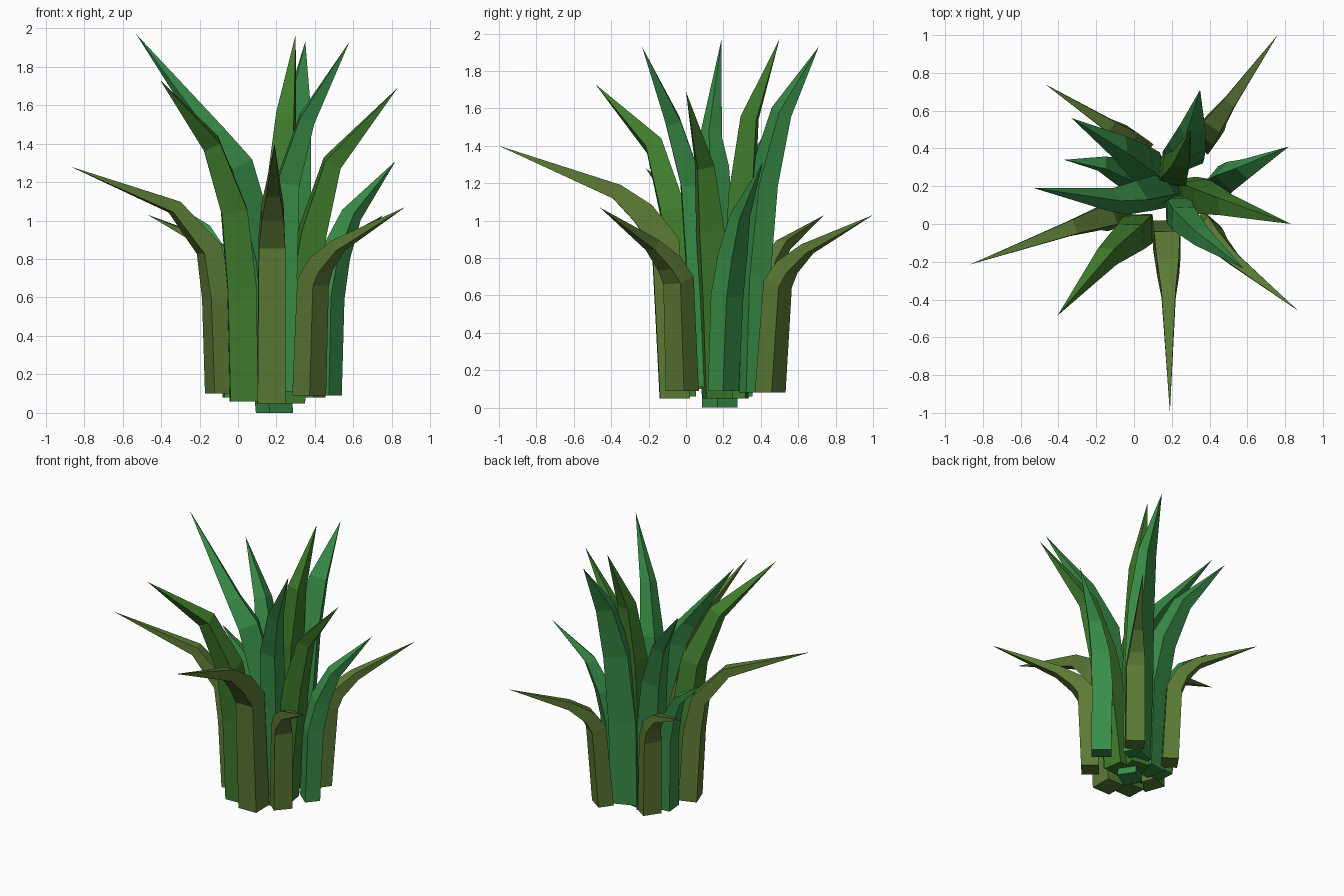
import bpy, bmesh, math
from mathutils import Vector

if "Cube" in bpy.data.objects:
    bpy.data.objects.remove(bpy.data.objects["Cube"])


def material(name, rgb):
    m = bpy.data.materials.new(name)
    m.diffuse_color = (*rgb, 1)
    m.use_nodes = True
    m.node_tree.nodes["Principled BSDF"].inputs["Base Color"].default_value = m.diffuse_color
    return m


OLIVE = material("olive_green", (0.105, 0.195, 0.035))
GRASS = material("grass_green", (0.05, 0.2, 0.025))
TEAL = material("blue_green", (0.04, 0.27, 0.065))
SLIM = (1.0, 0.95, 0.8, 0.52)
FULL = (0.95, 1.0, 0.9, 0.62)


def leaf(name, mat, path, width, depth, roll=0, taper=FULL):
    """Four-sided tapering tube along a bent path, ending in a point."""
    p = [Vector(v) for v in path]
    flat = p[-1] - p[0]
    ang = math.atan2(flat.y, flat.x)
    side = Vector((-math.sin(ang), math.cos(ang), 0))
    c, s = math.cos(math.radians(roll)), math.sin(math.radians(roll))
    bm = bmesh.new()
    rings = []
    for i, k in enumerate(taper):
        t = Vector((0, 0, 1)) if i == 0 else (
            (p[i] - p[i - 1]).normalized() + (p[i + 1] - p[i]).normalized()).normalized()
        u = (side - t * side.dot(t)).normalized()
        v = t.cross(u)
        ring = []
        for a, b in ((-1, -1), (1, -1), (1, 1), (-1, 1)):
            a, b = a * width * k / 2, b * depth * k / 2
            ring.append(bm.verts.new(p[i] + u * (a * c - b * s) + v * (a * s + b * c)))
        rings.append(ring)
    tip = bm.verts.new(p[-1])
    bm.faces.new(rings[0])
    for r, q in zip(rings, rings[1:]):
        for j in range(4):
            bm.faces.new((r[j], r[(j + 1) % 4], q[(j + 1) % 4], q[j]))
    for j in range(4):
        bm.faces.new((rings[-1][j], rings[-1][(j + 1) % 4], tip))
    bmesh.ops.recalc_face_normals(bm, faces=bm.faces)
    me = bpy.data.meshes.new(name)
    bm.to_mesh(me)
    bm.free()
    me.materials.append(mat)
    bpy.context.collection.objects.link(bpy.data.objects.new(name, me))


# Outer drooping leaves
leaf("outer_leaf_front", OLIVE, [(.173, -.06, .05), (.176, -.11, .88), (.18, -.23, 1.04), (.183, -.37, 1.155), (.19, -1, 1.4)], .145, .16, 0, SLIM)
leaf("outer_leaf_left", OLIVE, [(-.085, .07, .1), (-.105, .05, .6), (-.15, .04, .85), (-.33, -.02, 1.07), (-.87, -.215, 1.28)], .15, .13, 0, SLIM)
leaf("outer_leaf_front_right", OLIVE, [(.37, -.02, .09), (.39, -.04, .68), (.43, -.09, .77), (.52, -.18, .87), (.87, -.46, 1.07)], .13, .12, 0, SLIM)
leaf("outer_leaf_back_right", OLIVE, [(.37, .45, .08), (.4, .49, .66), (.43, .54, .75), (.51, .65, .85), (.76, 1, 1.03)], .13, .11, 0, SLIM)
leaf("outer_leaf_back_left", OLIVE, [(.02, .4, .09), (0, .42, .65), (-.04, .46, .77), (-.13, .52, .87), (-.47, .74, 1.03)], .13, .11, 0, SLIM)

# Mid green leaves
leaf("middle_leaf_front_left", GRASS, [(.03, -.02, .06), (.02, -.03, .65), (-.02, -.07, 1.05), (-.14, -.17, 1.4), (-.405, -.485, 1.73)], .15, .15, 45)
leaf("middle_leaf_right", GRASS, [(.27, .17, .05), (.33, .155, .6), (.39, .13, .95), (.49, .1, 1.3), (.83, 0, 1.69)], .15, .145, 25)
leaf("middle_leaf_back", GRASS, [(.2, .26, .05), (.21, .28, .7), (.22, .3, 1.15), (.25, .34, 1.55), (.3, .5, 1.97)], .15, .14, 15)

# Inner upright leaves
leaf("inner_leaf_front_right", TEAL, [(.23, .09, .11), (.24, .07, .7), (.26, .03, 1.2), (.36, -.07, 1.53), (.58, -.235, 1.93)], .13, .13, 45)
leaf("inner_leaf_back", TEAL, [(.26, .34, .08), (.26, .36, .7), (.28, .41, 1.2), (.31, .51, 1.58), (.35, .71, 1.93)], .19, .12, 36)
leaf("inner_leaf_left", TEAL, [(.19, .18, 0), (.12, .17, .8), (-.01, .14, 1.28), (-.12, .13, 1.44), (-.53, .19, 1.97)], .135, .155, 35)
leaf("inner_leaf_back_left", TEAL, [(.09, .27, .06), (.08, .29, .7), (.03, .33, 1.05), (-.08, .41, 1.36), (-.33, .56, 1.69)], .155, .145, 45)

# Short side leaves
leaf("side_leaf_right", TEAL, [(.455, .2, .09), (.465, .22, .6), (.505, .25, .82), (.59, .29, 1.03), (.82, .41, 1.31)], .14, .11, 20)
leaf("side_leaf_left", TEAL, [(-.02, .25, .08), (-.04, .27, .62), (-.09, .29, .8), (-.17, .32, .95), (-.37, .34, 1.11)], .13, .11, 20, SLIM)
